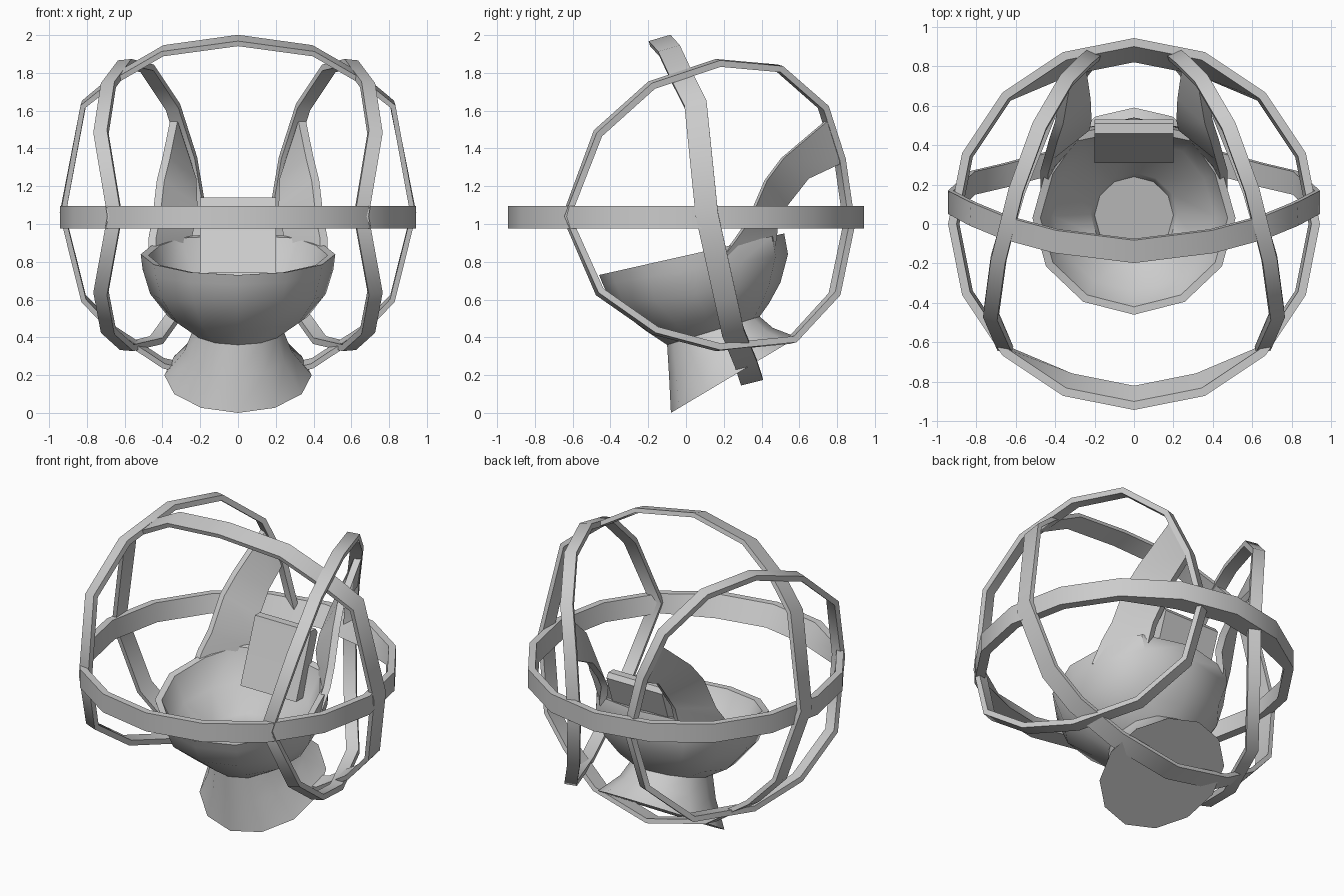
import bpy, bmesh, math
from mathutils import Vector

if "Cube" in bpy.data.objects:
    bpy.data.objects.remove(bpy.data.objects["Cube"])


def finish(name, bm):
    bmesh.ops.recalc_face_normals(bm, faces=bm.faces)
    me = bpy.data.meshes.new(name)
    bm.to_mesh(me)
    bm.free()
    ob = bpy.data.objects.new(name, me)
    bpy.context.collection.objects.link(ob)
    bpy.ops.object.select_all(action='DESELECT')
    bpy.context.view_layer.objects.active = ob
    ob.select_set(True)
    bpy.ops.object.shade_smooth_by_angle(angle=math.radians(40))
    return ob


def loft(name, sections, loop=False):
    """Skin a row of equal-sized cross-sections, as a loop or with end caps."""
    bm = bmesh.new()
    rows = [[bm.verts.new(p) for p in s] for s in sections]
    n = len(rows[0])
    pairs = list(zip(rows, rows[1:])) + ([(rows[-1], rows[0])] if loop else [])
    for a, b in pairs:
        for i in range(n):
            j = (i + 1) % n
            bm.faces.new((a[i], a[j], b[j], b[i]))
    if not loop:
        bm.faces.new(rows[0])
        bm.faces.new(rows[-1])
    return finish(name, bm)


def band(name, points, width, thick):
    """Closed flat hoop through the points, facing outward from their centre."""
    pts = [Vector(p) for p in points]
    c = sum(pts, Vector()) / len(pts)
    sections = []
    for i, p in enumerate(pts):
        t = ((pts[(i + 1) % len(pts)] - p).normalized() + (p - pts[i - 1]).normalized()).normalized()
        r = p - c
        r = (r - t * r.dot(t)).normalized()
        w = t.cross(r) * width / 2
        inner = p - r * thick
        sections.append([p - w, p + w, inner + w, inner - w])
    return loft(name, sections, True)


def mirrored(points):
    return [(-x, y, z) for x, y, z in points]


def oval(front, back, half_width, broad=1.0, n=12):
    """Tilted ellipse given its front and back points; broad widens the back."""
    f, b = Vector((0, *front)), Vector((0, *back))
    c, h = (f + b) / 2, (f - b) / 2
    pts = []
    for k in range(n):
        a = k * math.tau / n
        wide = broad if math.cos(a) < -0.7 else 1
        pts.append(c + h * math.cos(a) + Vector((half_width * wide * math.sin(a), 0, 0)))
    return pts


# Horizontal hoop, its inner lip deeper at front and back
sections = []
for k in range(16):
    a = k * math.tau / 16
    d = Vector((math.cos(a), math.sin(a), 0))
    lip = 0.82 if abs(d.y) > 0.9 else 0.885
    sections.append([d * r + Vector((0, 0, z)) for r, z in
                     ((0.943, 0.975), (0.943, 1.095), (0.90, 1.095), (lip, 0.975))])
loft("horizontal_hoop", sections, True)

# Upright hoop over the top
half = [(0.40, -0.09, 1.93), (0.66, -0.02, 1.78), (0.83, 0.05, 1.64), (0.943, 0.11, 1.05),
        (0.83, 0.21, 0.60), (0.66, 0.25, 0.42), (0.40, 0.32, 0.25)]
band("upright_hoop", [(0, -0.14, 1.985)] + half + [(0, 0.35, 0.16)] + mirrored(half)[::-1], 0.12, 0.028)

# Curved side hoops
side = [(0.655, -0.65, 1.04), (0.73, -0.48, 1.49), (0.69, -0.19, 1.75), (0.60, 0.17, 1.87),
        (0.48, 0.50, 1.84), (0.34, 0.74, 1.63), (0.25, 0.83, 1.35), (0.19, 0.88, 1.0),
        (0.25, 0.80, 0.62), (0.43, 0.57, 0.37), (0.59, 0.17, 0.33), (0.69, -0.17, 0.42),
        (0.73, -0.47, 0.63)]
band("side_hoop_right", side, 0.075, 0.035)
band("side_hoop_left", mirrored(side), 0.075, 0.035)

# Pedestal and seat bowl: outside from the foot up, then back down inside
loft("seat_bowl", [oval(*s) for s in (
    ((-0.08, 0.0), (0.59, 0.40), 0.39),
    ((-0.09, 0.20), (0.46, 0.45), 0.285),
    ((-0.10, 0.36), (0.39, 0.51), 0.24),
    ((-0.22, 0.44), (0.44, 0.58), 0.37, 1.1),
    ((-0.39, 0.57), (0.50, 0.69), 0.465, 1.2),
    ((-0.44, 0.68), (0.54, 0.84), 0.505, 1.25),
    ((-0.46, 0.73), (0.52, 0.95), 0.515, 1.25),
    ((-0.42, 0.73), (0.48, 0.94), 0.475, 1.25),
    ((-0.34, 0.61), (0.42, 0.74), 0.41, 1.2),
    ((-0.16, 0.51), (0.26, 0.62), 0.22),
    ((-0.15, 0.46), (0.24, 0.55), 0.20))])

# Side wings rising from the bowl rim: paired front and rear edge points
front = [(0.475, 0.18, 0.80), (0.475, 0.27, 0.92), (0.455, 0.34, 1.02), (0.43, 0.43, 1.23),
         (0.40, 0.52, 1.35), (0.36, 0.75, 1.545)]
rear = [(0.295, 0.455, 0.80), (0.285, 0.48, 0.92), (0.265, 0.49, 1.02), (0.255, 0.54, 1.10),
        (0.26, 0.65, 1.24), (0.285, 0.82, 1.32)]
wing = []
for f, r in zip(front, rear):
    f, r = Vector(f), Vector(r)
    off = Vector((-0.04, -0.015, 0))
    wing.append([f, r, r + off, f + off])
loft("wing_right", wing)
loft("wing_left", [mirrored(s) for s in wing])

# Back cushion slab with bevelled top edge
slab = [(0.31, 0.74), (0.45, 1.11), (0.46, 1.14), (0.51, 1.14), (0.53, 1.11), (0.40, 0.74)]
loft("back_cushion", [[(x, y, z) for y, z in slab] for x in (-0.2, 0.2)])
